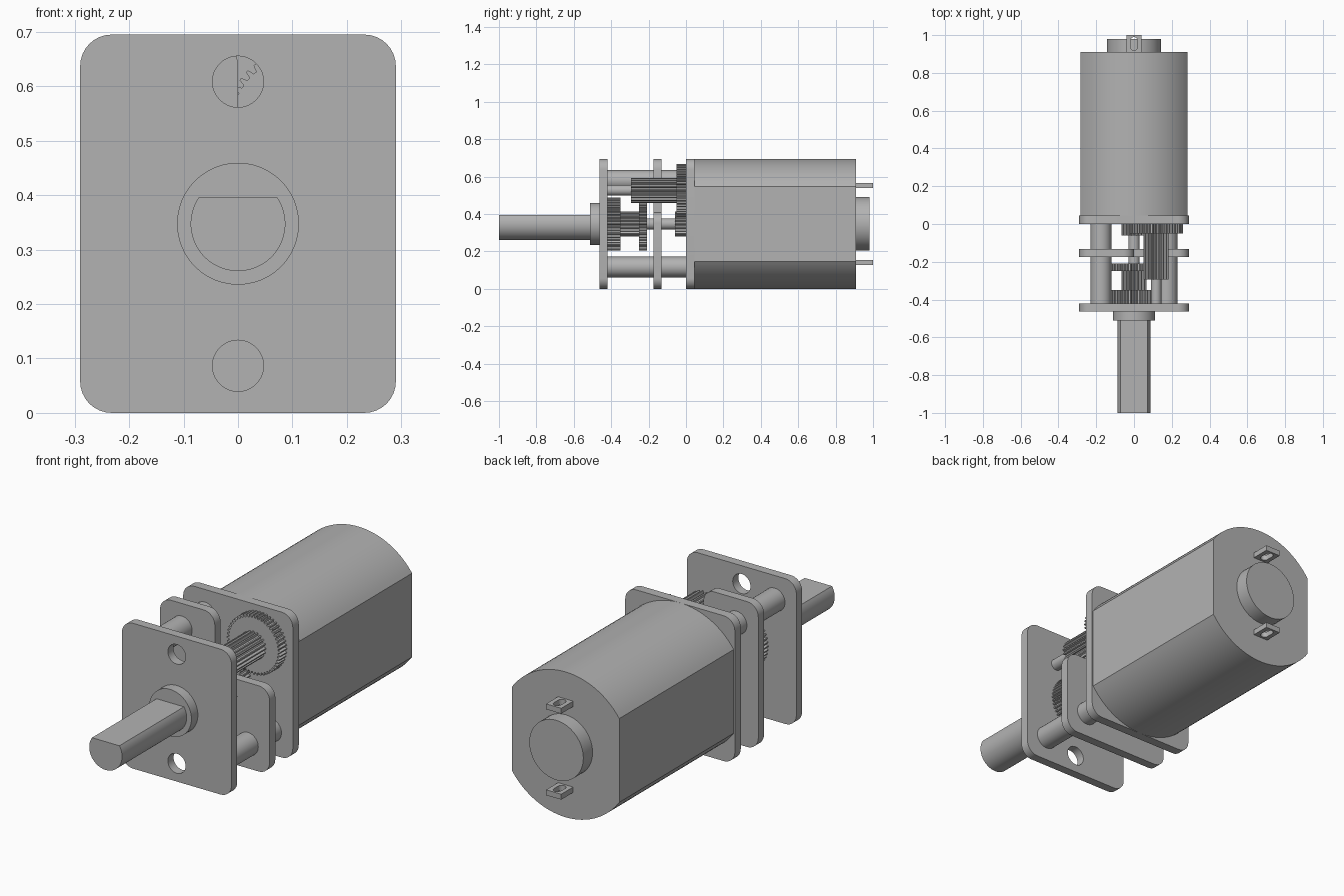
import bpy, bmesh
from math import pi, sin, cos, acos, asin

cube = bpy.data.objects.get("Cube")
if cube:
    bpy.data.objects.remove(cube, do_unlink=True)

grey = bpy.data.materials.new("metal grey")
grey.use_nodes = True
grey.diffuse_color = (0.448, 0.448, 0.448, 1)
grey.node_tree.nodes["Principled BSDF"].inputs["Base Color"].default_value = grey.diffuse_color

MID = 0.3475          # height of the main axis
W, H = 0.29, 0.695    # plate half width and height
CORNER = 0.058


def arc(cx, cz, r, a0, a1, n):
    return [(cx + r * cos(a0 + (a1 - a0) * i / n),
             cz + r * sin(a0 + (a1 - a0) * i / n)) for i in range(n + 1)]


def circle(cx, cz, r, n=48):
    return arc(cx, cz, r, 0, 2 * pi, n)[:-1]


def slot(cx, cz, half, r):
    return arc(cx, cz + half, r, 0, pi, 12) + arc(cx, cz - half, r, pi, 2 * pi, 12)


def rounded_rect(x0, z0, x1, z1, r):
    corners = [(x1 - r, z1 - r), (x0 + r, z1 - r), (x0 + r, z0 + r), (x1 - r, z0 + r)]
    return [p for k, (x, z) in enumerate(corners)
            for p in arc(x, z, r, k * pi / 2, (k + 1) * pi / 2, 8)]


def gear_outline(cx, cz, r, teeth, depth):
    step = 2 * pi / teeth
    pattern = [(-0.32, r - depth), (-0.14, r), (0.14, r), (0.32, r - depth)]
    return [(cx + rad * cos((t + f) * step), cz + rad * sin((t + f) * step))
            for t in range(teeth) for f, rad in pattern]


def prism(name, loops, start, end, axis="y"):
    """Extrude an outline, with optional hole loops, along y or z."""
    bm = bmesh.new()
    edges = []
    for loop in loops:
        vs = [bm.verts.new((a, start, b) if axis == "y" else (a, b, start)) for a, b in loop]
        edges += [bm.edges.new((v, vs[i - 1])) for i, v in enumerate(vs)]
    if len(loops) == 1:
        bm.faces.new(vs)
    else:
        bmesh.ops.triangle_fill(bm, edges=edges, use_beauty=True)
    ext = bmesh.ops.extrude_face_region(bm, geom=bm.faces[:], use_keep_orig=True)
    moved = [g for g in ext["geom"] if isinstance(g, bmesh.types.BMVert)]
    d = end - start
    bmesh.ops.translate(bm, verts=moved, vec=(0, d, 0) if axis == "y" else (0, 0, d))
    bmesh.ops.recalc_face_normals(bm, faces=bm.faces[:])
    mesh = bpy.data.meshes.new(name)
    bm.to_mesh(mesh)
    bm.free()
    mesh.materials.append(grey)
    ob = bpy.data.objects.new(name, mesh)
    bpy.context.collection.objects.link(ob)
    bpy.ops.object.select_all(action="DESELECT")
    ob.select_set(True)
    bpy.context.view_layer.objects.active = ob
    bpy.ops.object.shade_smooth_by_angle(angle=pi / 7)
    return ob


# Motor can: round with two flat sides
R = 0.3475
cut = acos(0.284 / R)
can = arc(0, MID, R, cut, pi - cut, 32) + arc(0, MID, R, pi + cut, 2 * pi - cut, 32)
prism("motor_can", [can], 0.045, 0.91)
prism("rear_boss", [circle(0, MID, 0.143)], 0.91, 0.98)

# Terminals with slotted eyes
for name, z in (("upper_terminal", 0.553), ("lower_terminal", 0.142)):
    tab = [(-0.04, 0.905), (0.04, 0.905), (0.04, 1.0), (-0.04, 1.0)]
    prism(name, [tab, slot(0, 0.955, 0.016, 0.019)], z - 0.013, z + 0.013, "z")

# Gearbox plates
plate = rounded_rect(-W, 0, W, H, CORNER)
holes = [circle(0, MID + s * 0.261, 0.047, 32) for s in (-1, 1)]
prism("rear_plate", [plate], 0, 0.045)
prism("front_plate", [plate] + holes, -0.463, -0.42)

# Middle plate: upper left quarter notched away to clear the gears
NOTCH = 0.41
q = pi / 2
middle = (arc(W - CORNER, NOTCH - CORNER, CORNER, 0, q, 8) + [(0, NOTCH)]
          + arc(-CORNER, H - CORNER, CORNER, 0, q, 8)
          + arc(CORNER - W, H - CORNER, CORNER, q, 2 * q, 8)
          + arc(CORNER - W, CORNER, CORNER, 2 * q, 3 * q, 8)
          + arc(W - CORNER, CORNER, CORNER, 3 * q, 4 * q, 8))
prism("middle_plate", [middle], -0.175, -0.132)

# Spacer posts on opposite corners
prism("upper_post", [circle(-0.175, 0.58, 0.055, 32)], -0.42, 0)
prism("lower_post", [circle(0.175, 0.117, 0.055, 32)], -0.42, 0)

# Output shaft with a flat on top, and its bushing
flat = asin(0.048 / 0.087)
prism("output_shaft", [arc(0, MID, 0.087, pi - flat, 2 * pi + flat, 40)], -1.0, -0.42)
prism("bushing", [circle(0, MID, 0.112)], -0.512, -0.463)

# Gear train: main axis, then offset axis
GX, GZ = 0.117, 0.527
BIG, SMALL, DEPTH = 0.142, 0.067, 0.012
for name, x, z, r, teeth, y0, y1 in (
        ("motor_pinion", 0, MID, SMALL, 20, -0.06, 0),
        ("output_gear", 0, MID, BIG, 48, -0.42, -0.35),
        ("second_pinion", 0, MID, SMALL, 20, -0.35, -0.25),
        ("second_gear", 0, MID, BIG, 48, -0.25, -0.208),
        ("first_gear", GX, GZ, BIG, 48, -0.05, 0),
        ("first_pinion", GX, GZ, SMALL, 20, -0.295, -0.05)):
    prism(name, [gear_outline(x, z, r, teeth, DEPTH)], y0, y1)
prism("main_axle", [circle(0, MID, 0.03, 24)], -0.21, -0.06)
prism("offset_axle", [circle(GX, GZ, 0.028, 24)], -0.42, -0.295)
